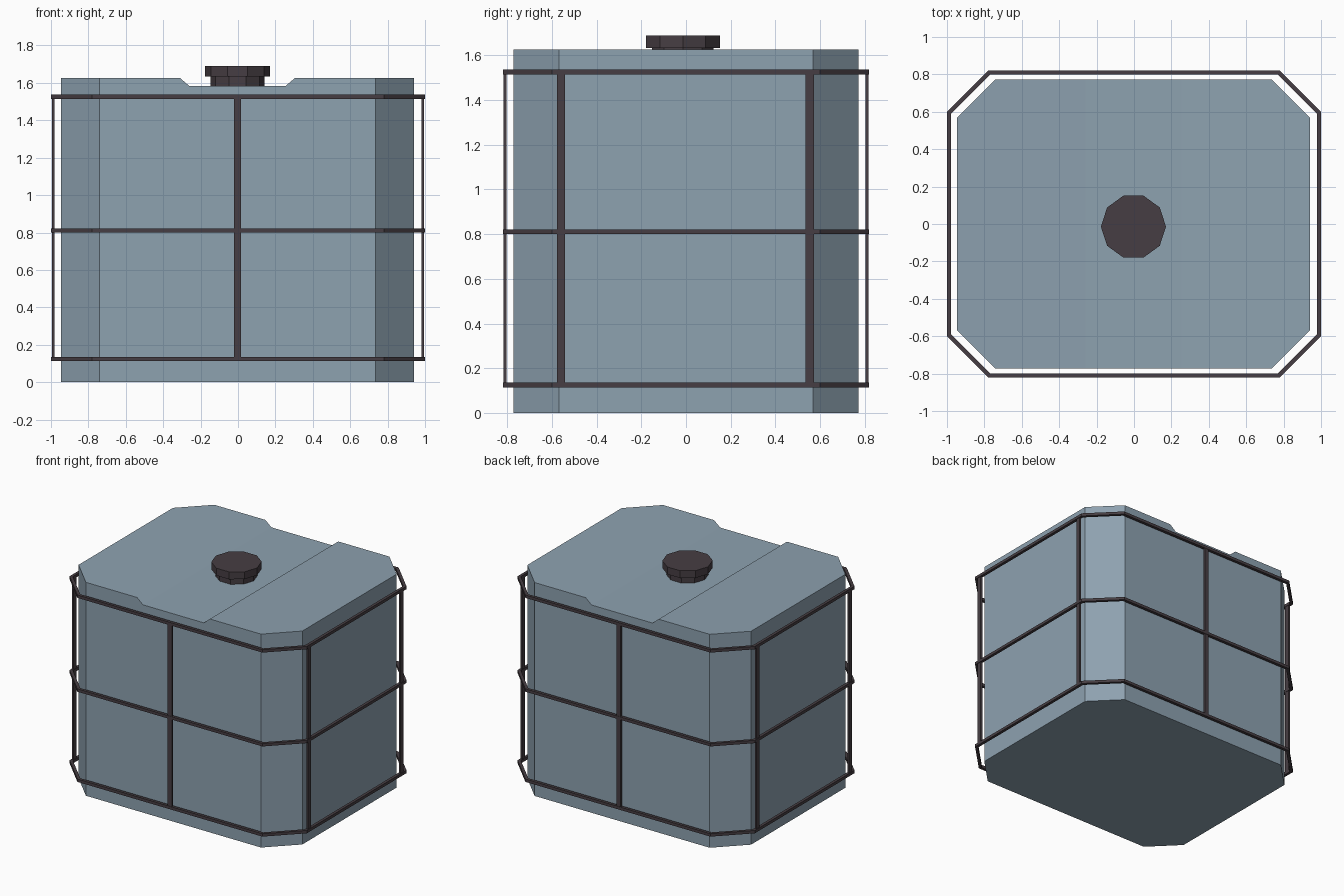
import bpy, bmesh
from math import sqrt, cos, sin, tau
from mathutils import Vector

if "Cube" in bpy.data.objects:
    bpy.data.objects.remove(bpy.data.objects["Cube"], do_unlink=True)


def material(name, rgb):
    m = bpy.data.materials.new(name)
    m.use_nodes = True
    m.diffuse_color = (*rgb, 1)
    m.node_tree.nodes["Principled BSDF"].inputs["Base Color"].default_value = (*rgb, 1)
    return m


TANK = material("blue grey plastic", (0.27, 0.36, 0.435))
DARK = material("dark brown metal", (0.062, 0.048, 0.056))
CX = -0.003  # the tank and cap sit slightly off the cage centre


def finish(name, bm, mat):
    bmesh.ops.recalc_face_normals(bm, faces=bm.faces)
    mesh = bpy.data.meshes.new(name)
    bm.to_mesh(mesh)
    bm.free()
    mesh.materials.append(mat)
    ob = bpy.data.objects.new(name, mesh)
    bpy.context.collection.objects.link(ob)
    return ob


def octagon(hx, hy, c):
    quarter = [(hx, hy - c), (hx - c, hy)]
    left = [(-x, y) for x, y in reversed(quarter)]
    return quarter + left + [(-x, -y) for x, y in quarter + left]


def prism(bm, outline, z0, z1, centre=(0, 0)):
    low, high = [[bm.verts.new((x + centre[0], y + centre[1], z)) for x, y in outline]
                 for z in (z0, z1)]
    bm.faces.new(low)
    bm.faces.new(high)
    for i in range(len(low)):
        j = (i + 1) % len(low)
        bm.faces.new((low[i], low[j], high[j], high[i]))


# Tank: chamfered block with a shallow sloped channel across the top
bm = bmesh.new()
prism(bm, octagon(0.943, 0.773, 0.205), 0, 1.626, (CX, 0))
for x in (-0.307, -0.257, 0.257, 0.307):
    bmesh.ops.bisect_plane(bm, geom=bm.verts[:] + bm.edges[:] + bm.faces[:],
                           plane_co=(x + CX, 0, 0), plane_no=(1, 0, 0))
for v in bm.verts:
    if v.co.z > 1 and abs(v.co.x - CX) < 0.28:
        v.co.z = 1.583
bmesh.ops.dissolve_limit(bm, angle_limit=0.01, verts=bm.verts, edges=bm.edges)
finish("tank_body", bm, TANK)

# Filler neck and cap: ten-sided
for name, radius, z0, z1 in (("filler_neck", 0.145, 1.575, 1.634),
                             ("filler_cap", 0.174, 1.634, 1.69)):
    bm = bmesh.new()
    prism(bm, [(radius * cos(tau * i / 10), radius * sin(tau * i / 10)) for i in range(10)],
          z0, z1, (CX, -0.014))
    finish(name, bm, DARK)

# Cage hoops: square-section octagonal bands
BAR = 0.022
outer = octagon(1.0, 0.82, 0.22)
inner = octagon(1.0 - BAR, 0.82 - BAR, 0.22 - BAR * (2 - sqrt(2)))
for name, z in (("lower_hoop", 0.124), ("middle_hoop", 0.811), ("upper_hoop", 1.526)):
    bm = bmesh.new()
    loops = [[bm.verts.new((x, y, z + dz)) for x, y in ring]
             for ring, dz in ((outer, -BAR / 2), (outer, BAR / 2),
                              (inner, BAR / 2), (inner, -BAR / 2))]
    for a, b in zip(loops, loops[1:] + loops[:1]):
        for i in range(8):
            j = (i + 1) % 8
            bm.faces.new((a[i], a[j], b[j], b[i]))
    finish(name, bm, DARK)


# Cage uprights: flat bars joining the hoops
def upright(name, x, y, sx, sy):
    bm = bmesh.new()
    bmesh.ops.create_cube(bm, size=1)
    bmesh.ops.scale(bm, vec=(sx, sy, 1.402), verts=bm.verts)
    bmesh.ops.translate(bm, vec=Vector((x, y, 0.825)), verts=bm.verts)
    finish(name, bm, DARK)


upright("front_upright", CX, -0.81, 0.036, 0.015)
upright("back_upright", CX, 0.81, 0.036, 0.015)
for side, sx in (("left", 1), ("right", -1)):
    for end, sy in (("front", -1), ("back", 1)):
        upright(f"{side}_{end}_upright", sx * 0.988, sy * 0.557 - 0.003, 0.015, 0.036)
